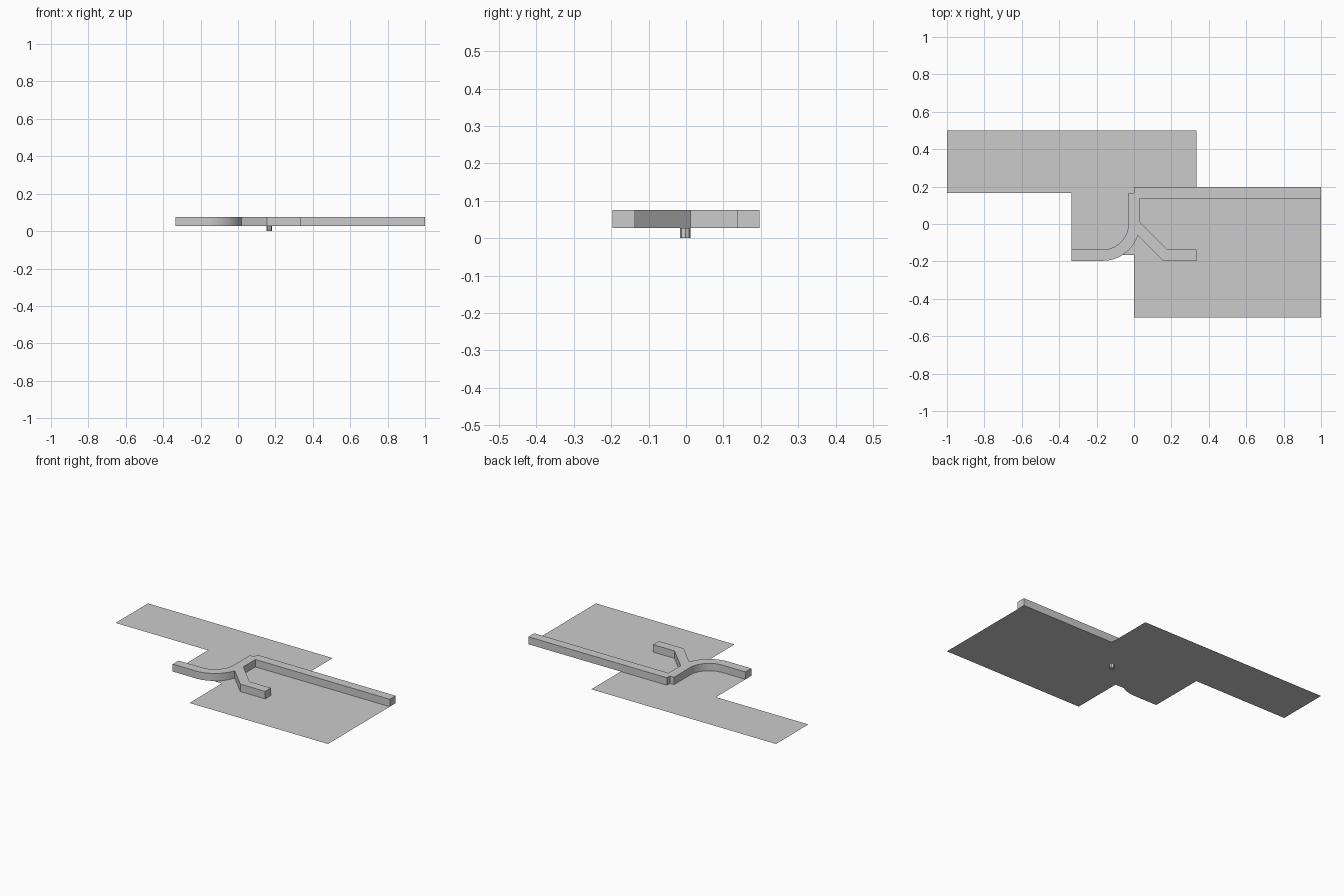
import bpy, bmesh
from math import cos, sin, radians, tan, sqrt, acos, pi

if "Cube" in bpy.data.objects:
    bpy.data.objects.remove(bpy.data.objects["Cube"])

H = 1 / 6          # half a floor tile
T = 0.03           # half wall thickness
FLOOR_Z, TOP_Z = 0.027, 0.0755


def prism(name, outline, z, height=0.0):
    """Flat outline, optionally extruded upwards into a closed solid."""
    bm = bmesh.new()
    face = bm.faces.new([bm.verts.new((x, y, z)) for x, y in outline])
    face.normal_update()
    if face.normal.z < 0:
        face.normal_flip()
    if height:
        ext = bmesh.ops.extrude_face_region(bm, geom=[face], use_keep_orig=True)
        verts = [g for g in ext["geom"] if isinstance(g, bmesh.types.BMVert)]
        bmesh.ops.translate(bm, verts=verts, vec=(0, 0, height))
        bmesh.ops.recalc_face_normals(bm, faces=bm.faces)
    mesh = bpy.data.meshes.new(name)
    bm.to_mesh(mesh)
    bm.free()
    obj = bpy.data.objects.new(name, mesh)
    bpy.context.collection.objects.link(obj)
    return obj


def smooth(obj):
    bpy.ops.object.select_all(action='DESELECT')
    obj.select_set(True)
    bpy.context.view_layer.objects.active = obj
    bpy.ops.object.shade_smooth_by_angle(angle=radians(30))


def arc(radius, start, end, steps=16):
    """Arc around the centre of the wall bend."""
    angles = [start + (end - start) * i / steps for i in range(steps + 1)]
    return [(-H + radius * cos(a), radius * sin(a)) for a in angles]


# Thin stepped floor
prism("floor", [(-1, 0.5), (-1, H), (-2*H, H), (-2*H, -H), (0, -H), (0, -0.5),
                (1, -0.5), (1, H), (2*H, H), (2*H, 0.5)], FLOOR_Z)

# Forked wall: straight run, curved branch, mitred diagonal branch
K = T * tan(pi / 8)
crotch = pi / 4 - acos((H - T * sqrt(2)) / (H + T) / sqrt(2))
wall = [(1, H+T), (0, H+T), (0, H), (-T, H)]
wall += arc(H - T, 0, -pi / 2)
wall += [(-2*H, -H+T), (-2*H, -H-T)]
wall += arc(H + T, -pi / 2, crotch)
wall += [(H-K, -H-T), (2*H, -H-T), (2*H, -H+T), (H+K, -H+T),
         (T, K), (T, H-T), (1, H-T)]
smooth(prism("wall", wall, FLOOR_Z, TOP_Z - FLOOR_Z))

# Small peg under the floor
peg = [(H + 0.0145 * cos(i * pi / 4), 0.0145 * sin(i * pi / 4) - 0.002) for i in range(8)]
prism("peg", peg, 0, FLOOR_Z)
